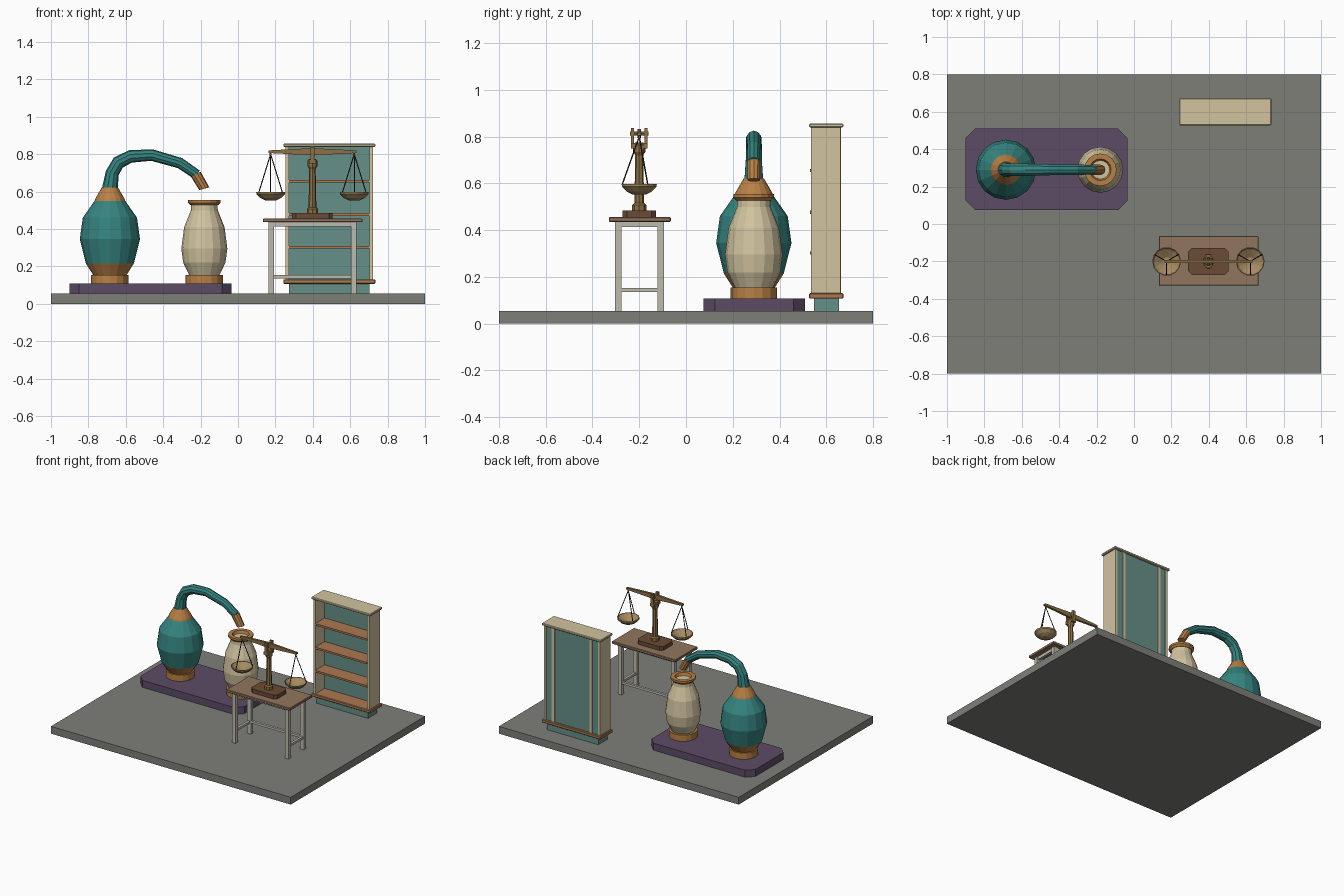
import bpy, bmesh, math
from mathutils import Vector

if "Cube" in bpy.data.objects:
    bpy.data.objects.remove(bpy.data.objects["Cube"])


def mat(name, hexcol):
    m = bpy.data.materials.new(name)
    ch = [int(hexcol[i:i + 2], 16) / 255 for i in (0, 2, 4)]
    m.diffuse_color = [((c + 0.055) / 1.055) ** 2.4 for c in ch] + [1]
    m.use_nodes = True
    m.node_tree.nodes["Principled BSDF"].inputs["Base Color"].default_value = m.diffuse_color
    return m


STONE = mat("stone", "7E7F79")
PURPLE = mat("purple", "5C4C66")
TEAL = mat("teal", "358480")
PALE_TEAL = mat("pale_teal", "669088")
COPPER = mat("copper", "B98045")
CREAM = mat("cream", "D2C4A0")
WOOD = mat("wood", "92755E")
DARK_WOOD = mat("dark_wood", "6A4B36")
SHELF_WOOD = mat("shelf_wood", "AC7850")
LEG = mat("leg_paint", "BEBBAE")
BRASS = mat("brass", "8F7145")
PAN = mat("pan_brass", "A58A60")
CORD = mat("cord", "332B24")


def finish(name, bm, m):
    bmesh.ops.recalc_face_normals(bm, faces=bm.faces)
    me = bpy.data.meshes.new(name)
    bm.to_mesh(me)
    bm.free()
    me.materials.append(m)
    ob = bpy.data.objects.new(name, me)
    bpy.context.collection.objects.link(ob)
    return ob


def box(name, x, y, z, m, chamfer=0.0, edge=0.0):
    """Box from (min, max) ranges; chamfer cuts the upright corners, edge softens all edges."""
    c = chamfer
    (x0, x1), (y0, y1) = x, y
    if c:
        pts = [(x0 + c, y0), (x1 - c, y0), (x1, y0 + c), (x1, y1 - c),
               (x1 - c, y1), (x0 + c, y1), (x0, y1 - c), (x0, y0 + c)]
    else:
        pts = [(x0, y0), (x1, y0), (x1, y1), (x0, y1)]
    bm = bmesh.new()
    f = bm.faces.new([bm.verts.new((*p, z[0])) for p in pts])
    top = bmesh.ops.extrude_face_region(bm, geom=[f])
    vs = [v for v in top["geom"] if isinstance(v, bmesh.types.BMVert)]
    bmesh.ops.translate(bm, verts=vs, vec=(0, 0, z[1] - z[0]))
    if not any(f2.normal.z < -0.5 or len(f2.verts) == len(pts) and
               all(abs(v.co.z - z[0]) < 1e-6 for v in f2.verts) for f2 in bm.faces):
        bm.faces.new([v for v in bm.verts if v not in vs])
    ob = finish(name, bm, m)
    if edge:
        b = ob.modifiers.new("edge", 'BEVEL')
        b.width, b.segments = edge, 1
    return ob


def rings(name, loops, m, closed=False):
    """Skin a list of point rings; caps both ends unless closed on itself."""
    bm = bmesh.new()
    vs = [[bm.verts.new(p) for p in loop] for loop in loops]
    n = len(vs[0])
    pairs = list(zip(vs, vs[1:])) + ([(vs[-1], vs[0])] if closed else [])
    for a, b in pairs:
        for i in range(n):
            j = (i + 1) % n
            bm.faces.new((a[i], a[j], b[j], b[i]))
    if not closed:
        bm.faces.new(vs[0])
        bm.faces.new(vs[-1])
    return finish(name, bm, m)


def lathe(name, c, profile, m, n=16, closed=False):
    ang = [2 * math.pi * i / n for i in range(n)]
    return rings(name, [[(c[0] + r * math.cos(a), c[1] + r * math.sin(a), z) for a in ang]
                        for r, z in profile], m, closed)


def tube(name, y, path, m, n=10, last_dir=None):
    """Sweep a ring along (x, z, radius) points in the plane at y."""
    loops = []
    for i, (x, z, r) in enumerate(path):
        p, q = path[max(i - 1, 0)], path[min(i + 1, len(path) - 1)]
        t = Vector((q[0] - p[0], 0, q[1] - p[1])).normalized()
        if last_dir and i == len(path) - 1:
            t = Vector(last_dir)
        side = t.cross(Vector((0, 1, 0)))
        loops.append([Vector((x, y, z)) + r * (side * math.cos(a) + Vector((0, math.sin(a), 0)))
                      for a in (2 * math.pi * k / n for k in range(n))])
    return rings(name, loops, m)


def rod(name, a, b, r, m, n=5):
    a, b = Vector(a), Vector(b)
    q = (b - a).to_track_quat('Z', 'Y')
    ang = [2 * math.pi * k / n for k in range(n)]
    return rings(name, [[p + q @ Vector((r * math.cos(t), r * math.sin(t), 0)) for t in ang]
                        for p in (a, b)], m)


# Floor and still platform
box("floor_slab", (-1, 1), (-0.8, 0.8), (0, 0.055), STONE)
box("still_platform", (-0.9, -0.035), (0.075, 0.51), (0.055, 0.108), PURPLE, chamfer=0.05)

# Still vessel
V, J = (-0.685, 0.29), (-0.18, 0.29)
lathe("vessel_foot", V, [(0.1, 0.108), (0.1, 0.155)], COPPER)
lathe("vessel_base_cup", V, [(0.09, 0.155), (0.128, 0.215)], COPPER)
lathe("vessel_body", V, [(0.128, 0.215), (0.161, 0.345), (0.145, 0.46), (0.082, 0.55)], TEAL)
lathe("vessel_collar", V, [(0.082, 0.55), (0.078, 0.562), (0.043, 0.622)], COPPER)

# Arched pipe and spout
tube("still_pipe", 0.29, [(-0.685, 0.615, 0.042), (-0.672, 0.70, 0.036), (-0.64, 0.755, 0.036),
                          (-0.575, 0.788, 0.034), (-0.46, 0.795, 0.031), (-0.31, 0.752, 0.029),
                          (-0.22, 0.69, 0.027)], TEAL)
tube("pipe_spout", 0.29, [(-0.225, 0.692, 0.029), (-0.18, 0.615, 0.028)], COPPER,
     last_dir=(0.25, 0, -0.968))

# Receiving jar
lathe("jar_foot", J, [(0.1, 0.108), (0.1, 0.155)], COPPER)
lathe("jar_body", J, [(0.082, 0.155), (0.113, 0.22), (0.123, 0.295), (0.108, 0.41), (0.072, 0.5),
                      (0.07, 0.535)], CREAM)
lathe("jar_rim", J, [(0.075, 0.527), (0.087, 0.54), (0.087, 0.555), (0.058, 0.555), (0.048, 0.53)],
      COPPER, closed=True)

# Table
box("table_top", (0.134, 0.665), (-0.33, -0.065), (0.436, 0.456), WOOD, edge=0.003)
LX, LY = [(0.162, 0.192), (0.604, 0.634)], [(-0.304, -0.276), (-0.122, -0.094)]
for i, x in enumerate(LX):
    for j, y in enumerate(LY):
        box(f"table_leg_{i}{j}", x, y, (0.055, 0.437), LEG)
    mid = (x[0] + x[1]) / 2
    for label, z in (("apron", (0.414, 0.437)), ("stretcher", (0.136, 0.153))):
        box(f"table_side_{label}_{i}", (mid - 0.009, mid + 0.009), (-0.28, -0.12), z, LEG)
for j, y in enumerate(LY):
    mid = (y[0] + y[1]) / 2
    box(f"table_long_apron_{j}", (0.19, 0.606), (mid - 0.009, mid + 0.009), (0.414, 0.437), LEG)
box("table_back_stretcher", (0.19, 0.606), (-0.117, -0.099), (0.136, 0.153), LEG)

# Balance scale: base, column, fork
S = (0.398, -0.2)
box("scale_base", (0.29, 0.506), (-0.272, -0.128), (0.456, 0.485), DARK_WOOD, chamfer=0.02)
lathe("scale_column", S, [(0.03, 0.485), (0.03, 0.508), (0.021, 0.516), (0.017, 0.72),
                          (0.026, 0.735), (0.026, 0.765), (0.018, 0.775)], BRASS, n=8)
box("fork_bridge", (0.38, 0.416), (-0.236, -0.164), (0.75, 0.772), BRASS)
for s in (-1, 1):
    y = S[1] + s * 0.029
    box(f"fork_arm_{s}", (0.387, 0.409), (y - 0.007, y + 0.007), (0.765, 0.838), BRASS)
rod("beam_pivot", (S[0], -0.24, 0.813), (S[0], -0.16, 0.813), 0.009, BRASS, n=8)

# Beam tapering to both ends
rings("scale_beam", [[(S[0] + dx, S[1] + sy * 0.008, 0.813 + sz * h)
                      for sy, sz in ((-1, -1), (1, -1), (1, 1), (-1, 1))]
                     for dx, h in ((-0.235, 0.007), (0, 0.019), (0.235, 0.007))], BRASS)

# Hanging pans
for label, s in (("left", -1), ("right", 1)):
    c = (S[0] + s * 0.2235, S[1])
    lathe(f"{label}_pan", c, [(0.022, 0.56), (0.066, 0.588), (0.073, 0.597), (0.077, 0.597),
                              (0.076, 0.586), (0.056, 0.566), (0.028, 0.552)], PAN, n=14)
    rod(f"{label}_hook", (*c, 0.785), (*c, 0.808), 0.006, BRASS)
    for k in range(3):
        a = math.radians(30 + 120 * k)
        rod(f"{label}_cord_{k}", (*c, 0.8),
            (c[0] + 0.073 * math.cos(a), c[1] + 0.073 * math.sin(a), 0.595), 0.003, CORD)

# Bookcase
box("bookcase_plinth", (0.273, 0.702), (0.547, 0.655), (0.055, 0.107), PALE_TEAL)
box("bookcase_bottom", (0.242, 0.734), (0.527, 0.673), (0.107, 0.131), SHELF_WOOD, edge=0.004)
box("bookcase_top", (0.242, 0.734), (0.527, 0.673), (0.839, 0.856), CREAM, edge=0.004)
for label, x in (("left", 0.255), ("right", 0.703)):
    box(f"bookcase_{label}_side", (x, x + 0.018), (0.535, 0.661), (0.131, 0.839), CREAM)
box("bookcase_back", (0.27, 0.706), (0.642, 0.658), (0.131, 0.839), PALE_TEAL)
for i, z in enumerate((0.302, 0.477, 0.655)):
    box(f"shelf_{i}", (0.272, 0.704), (0.531, 0.643), (z - 0.007, z + 0.007), SHELF_WOOD)
for i, x in enumerate((0.33, 0.645)):
    box(f"back_batten_{i}", (x - 0.011, x + 0.011), (0.656, 0.664), (0.131, 0.839), CREAM)
